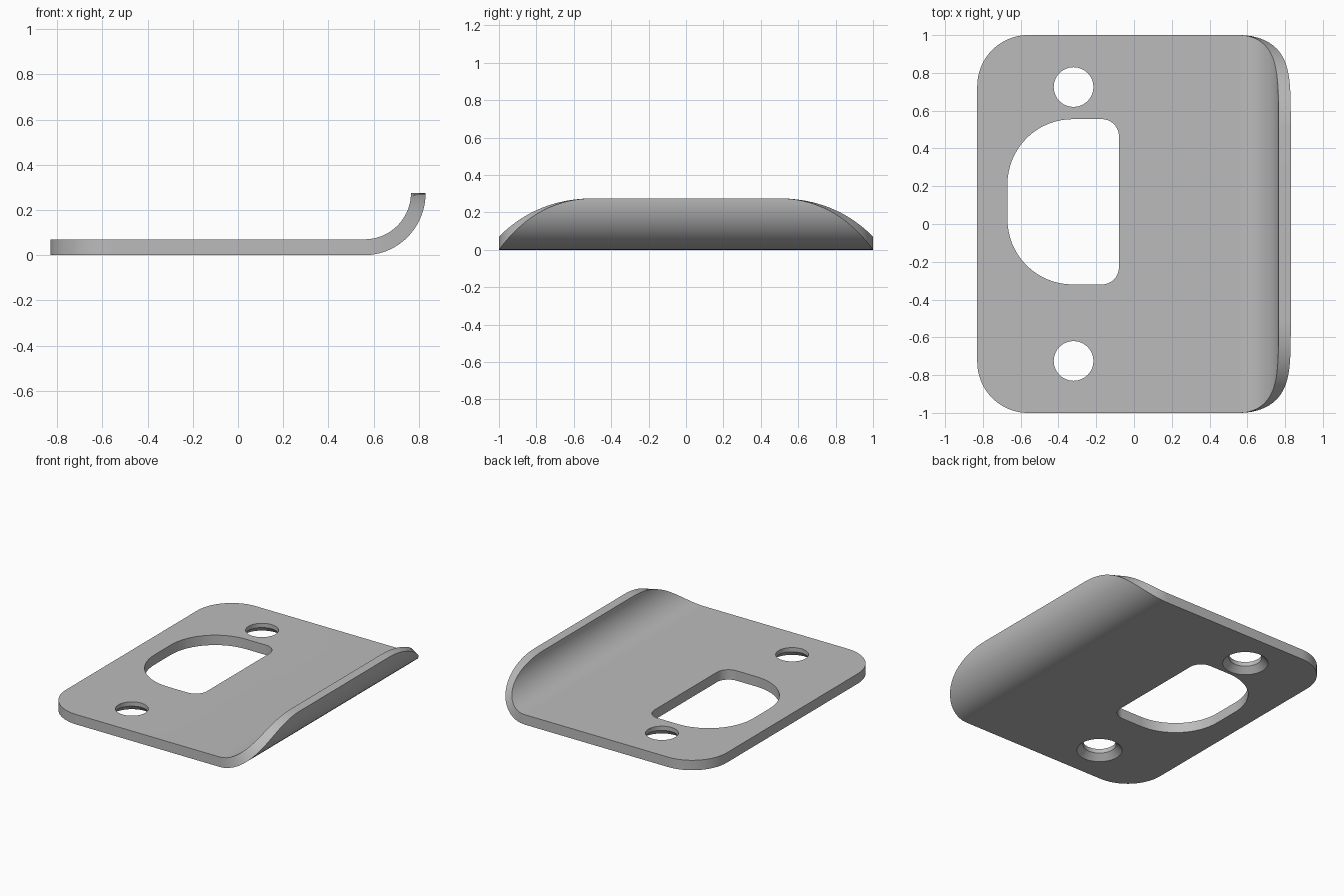
import bpy, bmesh
from math import sin, cos, pi, radians

if "Cube" in bpy.data.objects:
    bpy.data.objects.remove(bpy.data.objects["Cube"], do_unlink=True)

THICK, HEIGHT = 0.07, 0.275
STEPS = 20

steel = bpy.data.materials.new("satin grey metal")
steel.use_nodes = True
grey = (0.5, 0.5, 0.5, 1)
steel.diffuse_color = grey
steel.node_tree.nodes["Principled BSDF"].inputs["Base Color"].default_value = grey


def make_object(name, bm):
    bmesh.ops.recalc_face_normals(bm, faces=bm.faces)
    mesh = bpy.data.meshes.new(name)
    bm.to_mesh(mesh)
    bm.free()
    mesh.materials.append(steel)
    obj = bpy.data.objects.new(name, mesh)
    bpy.context.collection.objects.link(obj)
    return obj


def loft(name, rings):
    """Skin a list of equal-length closed rings and cap both ends."""
    bm = bmesh.new()
    loops = [[bm.verts.new(p) for p in ring] for ring in rings]
    n = len(loops[0])
    for a, b in zip(loops, loops[1:]):
        for i in range(n):
            j = (i + 1) % n
            bm.faces.new((a[i], a[j], b[j], b[i]))
    bm.faces.new(loops[0])
    bm.faces.new(loops[-1])
    return make_object(name, bm)


def section(top, bottom, w):
    """Four corners of the sheet across its width."""
    return [(top[0], -w, top[1]), (top[0], w, top[1]),
            (bottom[0], w, bottom[1]), (bottom[0], -w, bottom[1])]


# Plate: rounded corners on the flat side, then a lip rolled upward
sections = []
for k in range(STEPS + 1):
    a = k / STEPS * pi / 2
    x = -0.83 + 0.27 * (1 - cos(a))
    sections.append(section((x, THICK), (x, 0), 0.73 + 0.27 * sin(a)))
for k in range(STEPS + 1):
    a = k / STEPS * pi / 2
    bend = sin(a) * pi / 2
    top = (0.56 + 0.205 * sin(bend), HEIGHT - 0.205 * cos(bend))
    bottom = (0.56 + 0.27 * sin(bend), HEIGHT * (1 - cos(bend)))
    sections.append(section(top, bottom, 0.5 + 0.5 * cos(a)))
plate = loft("strike_plate", sections)


def circle(x, y, z, r, n=48):
    return [(x + r * cos(2 * pi * i / n), y + r * sin(2 * pi * i / n), z)
            for i in range(n)]


# Latch opening: large radii on the left, small radii on the right
def opening_ring(z):
    corners = [(-0.17, 0.465, 0.09, 0), (-0.325, 0.21, 0.345, 90),
               (-0.325, 0.025, 0.345, 180), (-0.17, -0.23, 0.09, 270)]
    ring = []
    for cx, cy, r, start in corners:
        for i in range(17):
            a = radians(start + 90 * i / 16)
            ring.append((cx + r * cos(a), cy + r * sin(a), z))
    return ring


cutters = [loft("opening_cutter", [opening_ring(-0.1), opening_ring(0.2)])]

# Screw holes, countersunk from below
for y in (0.725, -0.725):
    levels = [(-0.02, 0.165), (0.04, 0.105), (0.2, 0.105)]
    cutters.append(loft("screw_hole_cutter",
                        [circle(-0.32, y, z, r) for z, r in levels]))

bpy.ops.object.select_all(action='DESELECT')
bpy.context.view_layer.objects.active = plate
plate.select_set(True)
for cutter in cutters:
    cutter.hide_render = True
    mod = plate.modifiers.new("cut", 'BOOLEAN')
    mod.operation = 'DIFFERENCE'
    mod.solver = 'EXACT'
    mod.object = cutter
    bpy.ops.object.modifier_apply(modifier=mod.name)
    bpy.data.objects.remove(cutter, do_unlink=True)

# Smooth the curves while keeping rims crisp and flats flat
bpy.ops.object.shade_smooth_by_angle(angle=radians(30))
weighted = plate.modifiers.new("flat_normals", 'WEIGHTED_NORMAL')
weighted.keep_sharp = True
